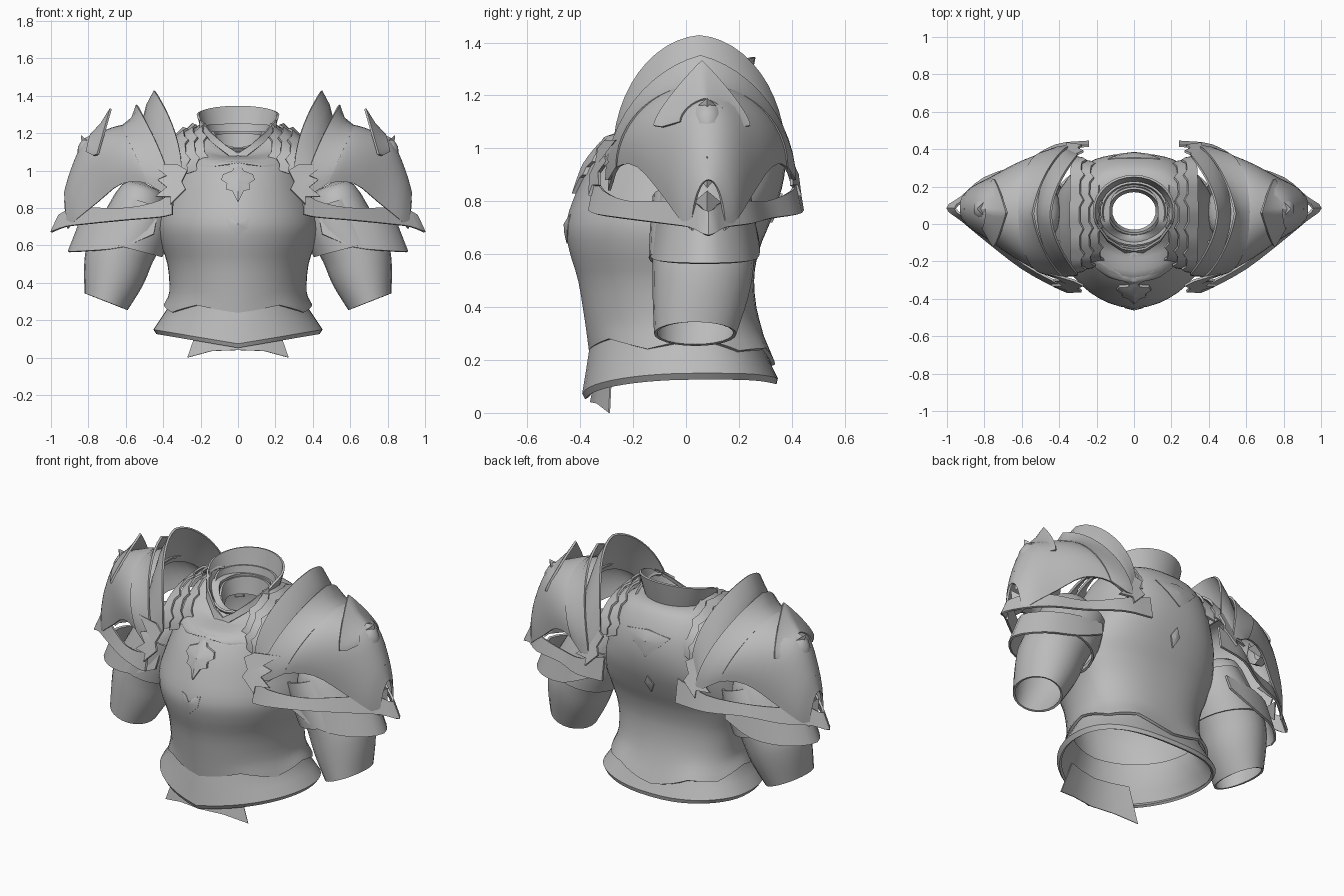
import bpy, math
from mathutils import Vector
from mathutils.bvhtree import BVHTree

if "Cube" in bpy.data.objects:
    bpy.data.objects.remove(bpy.data.objects["Cube"])

steel = bpy.data.materials.new("grey_steel")
steel.diffuse_color = (0.5, 0.5, 0.5, 1)
steel.use_nodes = True
steel.node_tree.nodes["Principled BSDF"].inputs["Base Color"].default_value = steel.diffuse_color


def build(name, verts, faces, thick=0.012, mirror=False, angle=35):
    me = bpy.data.meshes.new(name)
    me.from_pydata([tuple(v) for v in verts], [], faces)
    me.materials.append(steel)
    ob = bpy.data.objects.new(name, me)
    bpy.context.collection.objects.link(ob)
    bpy.ops.object.select_all(action='DESELECT')
    ob.select_set(True)
    bpy.context.view_layer.objects.active = ob
    bpy.ops.object.shade_smooth_by_angle(angle=math.radians(angle))
    if thick:
        m = ob.modifiers.new("thickness", 'SOLIDIFY')
        m.thickness, m.offset = thick, 0
    if mirror:
        ob.modifiers.new("mirror", 'MIRROR')
    ob.modifiers.new("crisp_rims", 'EDGE_SPLIT').split_angle = math.radians(angle + 5)
    return ob


def smooth(pts, n=4):
    """Interpolate a list of tuples with a Catmull-Rom curve."""
    p = [Vector(q) for q in pts]
    p = [2 * p[0] - p[1]] + p + [2 * p[-1] - p[-2]]
    out = []
    for i in range(1, len(p) - 2):
        a, b, c, d = p[i - 1:i + 3]
        for k in range(n):
            t = k / n
            out.append(0.5 * (2 * b + (c - a) * t + (2 * a - 5 * b + 4 * c - d) * t * t
                              + (3 * b - a - 3 * c + d) * t ** 3))
    return out + [p[-2]]


def grid(rows, closed=False):
    n = len(rows[0])
    verts = [v for r in rows for v in r]
    faces = [(i * n + j, i * n + (j + 1) % n, (i + 1) * n + (j + 1) % n, (i + 1) * n + j)
             for i in range(len(rows) - 1) for j in range(n if closed else n - 1)]
    return verts, faces


def loft(name, rows, closed=False, **kw):
    return build(name, *grid(rows, closed), **kw)


def spow(v, e):
    return math.copysign(abs(v) ** e, v)


def body_ring(z, hw, yf, yb, zfun=None, n=48, yc=0.03):
    """Body cross-section: keeled at the front, flat across the upper back."""
    row = []
    flat = .85 - .25 * min(1, max(0, (z - .65) / .2))
    for i in range(n):
        a = 2 * math.pi * i / n
        c, s = math.cos(a), math.sin(a)
        y = yc + (yb - yc) * max(s, 0) ** flat if s > 0 else yc + (yc - yf) * (.85 * s - .15 * (1 - abs(c)))
        row.append((hw * spow(c, .85), y, z + (zfun(s, i) if zfun else 0)))
    return row


# Breastplate and backplate with a scalloped hem and lowered front neckline
torso_prof = smooth([(.26, .39, -.36, .33), (.35, .36, -.375, .27), (.5, .37, -.40, .25),
                     (.62, .41, -.435, .27), (.72, .425, -.445, .31), (.85, .39, -.40, .355),
                     (.97, .35, -.34, .37), (1.08, .32, -.25, .35), (1.17, .27, -.15, .3),
                     (1.2, .2, -.09, .25), (1.2, .13, -.06, .2)], 3)
rows = []
for k, p in enumerate(torso_prof):
    drop = 0.1 * min(1, max(0, (p[0] - 1.05) / .12))
    hem = max(0, 1 - k / 3)
    rows.append(body_ring(*p, zfun=lambda s, i: -drop * min(0, s) ** 2
                          + hem * (.02 * abs((i % 8) - 4) / 2 - .02 - .06 * max(0, s) ** 3)))
tv, tf = grid(rows, True)
build("torso_plate", tv, tf, thick=.015)
surface = BVHTree.FromPolygons([Vector(v) for v in tv], tf)


# Flared waist plate with a pointed front hem
def hem_z(s, i):
    c = math.sqrt(max(0, 1 - s * s))
    return -.075 * (1 - c ** .85) if s < 0 else -.02 * s ** 4


loft("waist_plate", [body_ring(.33, .355, -.34, .25),
                     body_ring(.26, .37, -.355, .28),
                     body_ring(.2, .41, -.37, .31, lambda s, i: hem_z(s, i) * .5),
                     body_ring(.15, .445, -.385, .34, hem_z),
                     body_ring(.13, .43, -.375, .335, hem_z)], True, thick=.015)

# Cloth flap under the front of the waist
loft("front_flap", [[(-.2, -.28, .2), (-.11, -.31, .2), (0, -.33, .2), (.11, -.31, .2), (.2, -.28, .2)],
                    [(-.27, -.29, 0), (-.14, -.335, .035), (0, -.36, .04), (.14, -.335, .035), (.27, -.29, 0)]],
     thick=.006)


# Collars around the neck
def collar(name, r0, r1, z0, side, back, front):
    def ring(r, zs, zb, zf, n=32):
        out = []
        for i in range(n):
            a = 2 * math.pi * i / n
            s = math.sin(a)
            z = zs + (zb - zs) * s if s > 0 else zs + (zf - zs) * abs(s) ** 1.5
            out.append((r * math.cos(a), .07 + r * .87 * s, z))
        return out
    loft(name, [ring(r0, z0, z0, z0 - .08),
                ring(r0 * .45 + r1 * .55, (z0 + side) / 2, (z0 + back) / 2, (z0 - .08 + front) / 2),
                ring(r1, side, back, front)], True)


collar("outer_collar", .165, .215, 1.15, 1.3, 1.345, 1.12)
collar("middle_collar", .15, .175, 1.13, 1.24, 1.25, 1.09)
collar("neck_lining", .122, .14, 1.1, 1.18, 1.2, 1.07)
# Crossed throat bars
loft("throat_bar", [[(.2, 0, 1.27), (.14, -.08, 1.2), (.06, -.13, 1.13), (0, -.14, 1.09)],
                    [(.2, 0, 1.23), (.14, -.09, 1.15), (.05, -.15, 1.08), (0, -.16, 1.03)]], mirror=True)


# Arched plates: strips over the shoulder from front to back; point sharpens the apex, bend curves the lean
def arch(xe, xa, yc, w, zb, zt, point=0, bend=1, jag=0, n=24):
    out = []
    for i in range(n + 1):
        t = math.pi * i / n
        s = max(0, math.sin(t))
        s = s * (1 - point) + point * (1 - abs(math.cos(t)))
        out.append((xe + (xa - xe) * s ** bend + (jag if i % 4 == 2 else 0),
                    yc - w * math.cos(t), zb + (zt - zb) * s))
    return out


def arches(name, specs, **kw):
    loft(name, [arch(*s) for s in specs], mirror=True, **kw)


for k, (x, z, w) in enumerate([(.2, 1.235, .25), (.25, 1.23, .28), (.30, 1.21, .3)]):
    arches("shoulder_layer_%d" % (k + 1), [(x - .03, x - .01, .05, w, 1.0, z + .02, 0, 1, -.02),
                                           (x + .03, x + .04, .05, w + .01, .98, z - .03)])
arches("shoulder_blade", [(.30, .445, .05, .32, .98, 1.425, .06, 2), (.33, .485, .055, .33, .93, 1.35, .06, 1.8),
                          (.35, .505, .06, .335, .9, 1.27, .04, 1.6), (.37, .52, .06, .34, .87, 1.19, 0, 1.5)])
arches("pauldron_ridge", [(.35, .54, .055, .355, .88, 1.35, .2, 1.4), (.40, .565, .06, .35, .88, 1.28, .1, 1.2),
                          (.48, .62, .06, .32, .93, 1.235)])
shell = smooth([(.36, .50, .06, .35, .84, 1.22), (.48, .60, .06, .315, .93, 1.24), (.62, .71, .07, .25, .93, 1.21),
                (.75, .82, .08, .17, .83, 1.15), (.86, .89, .085, .11, .74, 1.0), (.91, .925, .085, .06, .69, .88)], 3)
arches("pauldron_shell", shell)
arches("pauldron_crest", [(.75, .68, .06, .18, 1.085, 1.33, .75), (.77, .73, .06, .15, 1.08, 1.25, .6),
                          (.81, .79, .07, .09, 1.1, 1.185, .3)])
# Boss and outer spikes on the pauldron
loft("pauldron_boss", [[(.80 + dx, .08 + r * math.cos(k * math.pi / 4), 1.1 + r * 1.35 * math.sin(k * math.pi / 4)
                         - dx * .2) for k in range(8)]
                       for dx, r in ((-.02, .065), (.03, .055), (.055, .03), (.06, .002))], True, thick=0, mirror=True)
for k, (x, z) in enumerate([(.84, 1.19), (.91, .97), (.93, .84)]):
    build("outer_spike_%d" % (k + 1), [(x, .08, z), (x - .06, .02, z - .05), (x - .06, .14, z - .05),
                                       (x - .01, .08, z - .12)],
          [(0, 1, 3), (0, 3, 2), (0, 2, 1), (1, 2, 3)], thick=0, mirror=True)


# Pointed rim and lower plates: walls given as x, y, top z, bottom z, with an outward flare
def wall(name, path, flare, n=3):
    pts = smooth(path, n)
    top = [(x - flare * max(0, x - .3), y + (.07 - y) * flare, zt) for x, y, zt, zb in pts]
    loft(name, [top, [(x, y, zb) for x, y, zt, zb in pts]], mirror=True)


half = [(.42, -.335, .84, .75), (.6, -.235, .80, .735), (.8, -.08, .80, .715), (.92, .02, .80, .70)]
back = [(x, .165 - y - (.08 if x < .7 else 0), a, b) for x, y, a, b in reversed(half)]
wall("pauldron_rim", [(.35, -.365, .90, .765)] + half + [(.998, .085, .76, .67)] + back + [(.24, .44, .90, .765)], .06)
half = [(.45, -.13, .74, .66), (.62, -.13, .73, .59), (.8, -.07, .72, .57)]
wall("arm_guard", half + [(.905, .07, .72, .565)] + [(x, .14 - y, a, b) for x, y, a, b in reversed(half)], .1)


# Sleeves
def tube(name, specs, n=24):
    rows = []
    for x, y, z, rx, ry, tilt in smooth(specs, 3):
        ring = []
        for i in range(n):
            c, s = math.cos(2 * math.pi * i / n), math.sin(2 * math.pi * i / n)
            ring.append((x + rx * c * math.cos(tilt), y + ry * s, z + rx * c * math.sin(tilt)))
        rows.append(ring)
    loft(name, rows, True, mirror=True)


tube("arm_sleeve", [(.51, .06, .93, .01, .01, .3), (.51, .06, .89, .11, .13, .3), (.56, .065, .7, .17, .18, .3),
                    (.63, .065, .56, .175, .185, .28), (.665, .055, .44, .16, .175, .32),
                    (.705, .035, .30, .118, .15, .38)])
tube("upper_sleeve", [(.47, .06, .82, .15, .18, .3), (.53, .065, .7, .175, .195, .27), (.59, .065, .585, .185, .2, .25)])

# Jagged clasps at the pauldron ends, front and back, leaning in towards the top
clasp = [(.46, 1.03), (.32, 1.03), (.27, 1.0), (.30, .94), (.28, .9), (.36, .82), (.36, .86),
         (.44, .86), (.38, .91), (.43, .95), (.35, .985)]
for name, y0, slope, lean in (("front_clasp", -.37, .3, .35), ("back_clasp", .43, -.22, -.35)):
    pts = [(x, y0 + (x - .27) * slope + (z - .88) * lean, z) for x, z in [(.335, .935)] + clasp]
    build(name, pts, [(0, i + 1, (i + 1) % 11 + 1) for i in range(11)], mirror=True, angle=60)


# Raised emblems laid over the torso surface; outline is the right half from top to bottom
def emblem(name, outline, side, lift):
    full = outline + [(-x, z) for x, z in reversed(outline[1:-1])]
    zc = sum(z for x, z in full) / len(full)
    rows = []
    for f, up in ((.02, 1.3), (.25, 1.2), (.5, 1.1), (.75, 1), (1, .9), (1, -.3)):
        row = []
        for x, z in full:
            px, pz = x * f, zc + (z - zc) * f
            hit = surface.ray_cast(Vector((px, side * 2, pz)), Vector((0, -side, 0)))[0]
            row.append((px, (hit.y if hit else side * .3) + side * up * lift, pz))
        rows.append(row)
    loft(name, rows, True, thick=0)


emblem("chest_crest", [(0, 1.05), (.03, 1.0), (.08, .98), (.09, .95), (.06, .93), (.065, .9), (.03, .89), (0, .83)],
       -1, .026)
emblem("chest_badge", [(0, .70), (.03, .74), (.06, .75), (.05, .69), (0, .64)], -1, .013)
emblem("neck_crest", [(0, 1.08), (.1, 1.06), (.2, 1.07), (.25, 1.03), (.14, 1.02), (.06, 1.03), (0, 1.0)], -1, .02)
emblem("back_diamond", [(0, .83), (.03, .78), (0, .72)], 1, .018)
emblem("back_collar_point", [(0, 1.1), (.14, 1.08), (.08, 1.02), (0, .95)], 1, .016)
